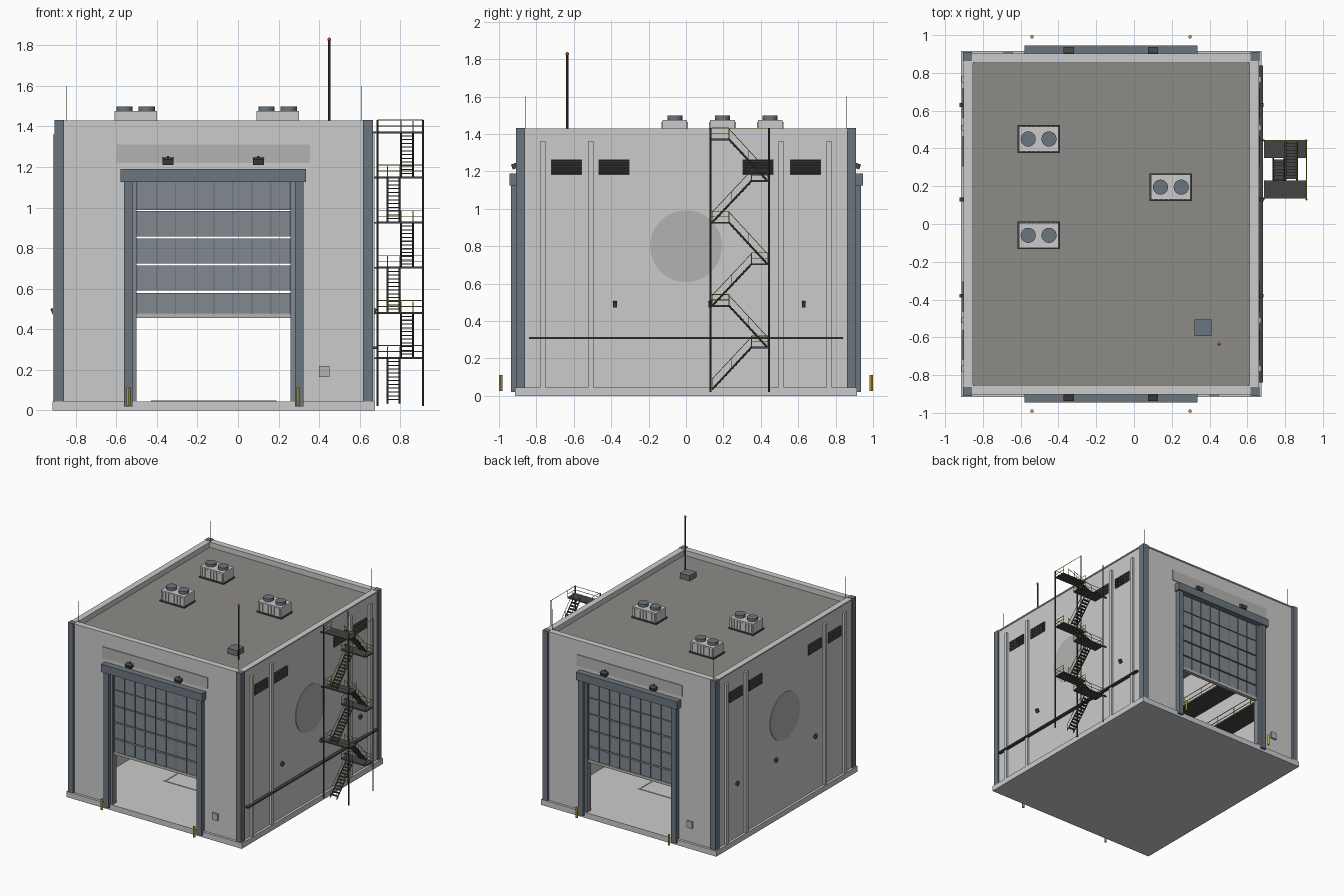
import bpy, bmesh, math
from mathutils import Vector, Matrix

if "Cube" in bpy.data.objects:
    bpy.data.objects.remove(bpy.data.objects["Cube"])

CX = -0.12  # centre of the building in x


def mat(name, c):
    m = bpy.data.materials.new(name)
    m.diffuse_color = (*c, 1)
    m.use_nodes = True
    m.node_tree.nodes["Principled BSDF"].inputs["Base Color"].default_value = m.diffuse_color
    return m


STEEL = mat("blue_steel", (0.15, 0.18, 0.21))
PANEL = mat("door_panel", (0.22, 0.25, 0.28))
DARK = mat("dark_metal", (0.06, 0.06, 0.06))
LIGHT = mat("pale_paint", (0.45, 0.45, 0.44))
YELLOW = mat("yellow", (0.5, 0.38, 0.05))
RED = mat("red", (0.6, 0.05, 0.05))
ROOF = mat("roof_felt", (0.27, 0.26, 0.24))


def box(bm, x0, x1, y0, y1, z0, z1, tilt=None):
    m = Matrix.Translation(((x0 + x1) / 2, (y0 + y1) / 2, (z0 + z1) / 2))
    if tilt:
        m = m @ Matrix.Rotation(tilt[0], 4, tilt[1])
    bmesh.ops.create_cube(bm, size=1, matrix=m @ Matrix.Diagonal((x1 - x0, y1 - y0, z1 - z0, 1)))


def bar(bm, a, b, r, n=6):
    a, b = Vector(a), Vector(b)
    d = b - a
    m = Matrix.Translation((a + b) / 2) @ d.to_track_quat('Z', 'Y').to_matrix().to_4x4()
    bmesh.ops.create_cone(bm, cap_ends=True, segments=n, radius1=r, radius2=r, depth=d.length, matrix=m)


def finish(bm, name, material=None, repeat="", smooth=False):
    # repeat: x = mirror across the building, y = mirror front/back, s = half turn
    for k in repeat:
        new = bmesh.ops.duplicate(bm, geom=bm.verts[:] + bm.edges[:] + bm.faces[:])["geom"]
        sx, sy = {"x": (-1, 1), "y": (1, -1), "s": (-1, -1)}[k]
        for v in new:
            if isinstance(v, bmesh.types.BMVert):
                v.co.x = CX + sx * (v.co.x - CX)
                v.co.y *= sy
        if k != "s":
            bmesh.ops.reverse_faces(bm, faces=[f for f in new if isinstance(f, bmesh.types.BMFace)])
    me = bpy.data.meshes.new(name)
    bm.to_mesh(me)
    bm.free()
    ob = bpy.data.objects.new(name, me)
    bpy.context.collection.objects.link(ob)
    if material:
        me.materials.append(material)
    if smooth:
        bpy.ops.object.select_all(action='DESELECT')
        ob.select_set(True)
        bpy.context.view_layer.objects.active = ob
        bpy.ops.object.shade_smooth_by_angle()
    return ob


def boxes(name, material, repeat, *dims):
    bm = bmesh.new()
    for d in dims:
        box(bm, *d)
    return finish(bm, name, material, repeat)


# Shell
boxes("foundation_slab", None, "", (-0.915, 0.675, -0.915, 0.915, 0, 0.045))
boxes("side_walls", None, "x", (0.615, 0.655, -0.895, 0.895, 0.045, 1.425))
boxes("end_walls", None, "y", (-0.895, -0.51, -0.895, -0.855, 0.045, 1.425),
      (0.27, 0.655, -0.895, -0.855, 0.045, 1.425), (-0.51, 0.27, -0.895, -0.855, 1.125, 1.425))
boxes("roof_deck", ROOF, "", (-0.86, 0.62, -0.86, 0.86, 1.36, 1.385))
boxes("parapet_cap", None, "xy", (0.612, 0.662, -0.902, 0.902, 1.42, 1.43),
      (CX, 0.612, -0.902, -0.852, 1.42, 1.43))
boxes("corner_columns", STEEL, "xy", (0.617, 0.665, -0.91, -0.862, 0.045, 1.432))
boxes("wall_pilasters", None, "xy", (0.65, 0.672, -0.78, -0.75, 0.045, 1.36),
      (0.65, 0.672, -0.525, -0.495, 0.045, 1.36))

# Wall louvres
bm = bmesh.new()
for y in (-0.64, -0.385):
    box(bm, 0.65, 0.661, y - 0.083, y + 0.083, 1.18, 1.265)
    for i in range(6):
        box(bm, 0.657, 0.667, y - 0.08, y + 0.08, 1.185 + i * 0.0135, 1.193 + i * 0.0135, (0.5, 'Y'))
finish(bm, "wall_louvres", DARK, "xy")

# Painted discs, side lamps and cable tray
bm = bmesh.new()
bar(bm, (0.65, 0, 0.8), (0.659, 0, 0.8), 0.192, 48)
finish(bm, "wall_disc", LIGHT, "x")
bm = bmesh.new()
for y in (-0.38, 0.13, 0.63):
    box(bm, 0.658, 0.68, y - 0.01, y + 0.01, 0.475, 0.505, (0.4, 'Y'))
finish(bm, "side_lamps", DARK, "x")
bm = bmesh.new()
box(bm, 0.658, 0.684, -0.84, 0.84, 0.303, 0.315)
finish(bm, "cable_tray", DARK)

# Door frames, both ends
boxes("door_frame", STEEL, "y", (-0.563, -0.52, -0.935, -0.85, 0.02, 1.13),
      (0.28, 0.323, -0.935, -0.85, 0.02, 1.13), (-0.58, 0.335, -0.945, -0.85, 1.125, 1.19))
boxes("door_tracks", PANEL, "y", (-0.52, -0.5, -0.91, -0.86, 0.045, 1.13),
      (0.26, 0.28, -0.91, -0.86, 0.045, 1.13))

# Half raised sectional doors
bm, ribs = bmesh.new(), bmesh.new()
for z0, z1 in ((0.475, 0.58), (0.59, 0.715), (0.724, 0.848), (0.857, 0.982), (0.988, 1.13)):
    box(bm, -0.502, 0.262, -0.895, -0.875, z0, z1)
    for i in range(9):
        x = -0.495 + i * 0.09375
        box(ribs, x - 0.003, x + 0.003, -0.9, -0.87, z0, z1)
finish(bm, "door_sections", PANEL, "y")
finish(ribs, "door_ribs", STEEL, "y")
boxes("door_bottom_bar", LIGHT, "y", (-0.502, 0.262, -0.9, -0.87, 0.455, 0.477))

# Header panel, keypad, door lamps, bollards
boxes("header_panel", LIGHT, "s", (-0.6, 0.355, -0.901, -0.89, 1.22, 1.31))
boxes("keypad", LIGHT, "s", (0.4, 0.45, -0.91, -0.89, 0.165, 0.22))
bm = bmesh.new()
for x in (-0.345, 0.1):
    box(bm, x - 0.027, x + 0.027, -0.932, -0.9, 1.215, 1.243, (0.35, 'X'))
    box(bm, x - 0.006, x + 0.006, -0.91, -0.89, 1.235, 1.255)
finish(bm, "door_lamps", DARK, "y")
bm = bmesh.new()
for x in (-0.54, 0.297):
    bar(bm, (x, -0.991, 0.025), (x, -0.991, 0.112), 0.009, 12)
finish(bm, "bollards", YELLOW, "y", True)

# Floor marking and interior walkways
boxes("floor_marking", LIGHT, "xy", (CX, 0.19, -0.35, -0.335, 0.044, 0.048),
      (0.175, 0.19, -0.335, 0, 0.044, 0.048))
bm, rail = bmesh.new(), bmesh.new()
for z in (0.6, 0.95):
    box(bm, 0.44, 0.616, -0.8, 0.8, z, z + 0.015)
    for h in (0.04, 0.08):
        bar(rail, (0.445, -0.8, z + h), (0.445, 0.8, z + h), 0.003)
    for i in range(9):
        bar(rail, (0.445, -0.8 + i * 0.2, z), (0.445, -0.8 + i * 0.2, z + 0.08), 0.003)
finish(bm, "inner_walkways", DARK, "x")
finish(rail, "inner_rails", YELLOW, "x")

# Roof cooling units
bm, fans, plinth = bmesh.new(), bmesh.new(), bmesh.new()
for x, y in ((-0.505, 0.45), (-0.505, -0.06), (0.195, 0.195)):
    box(plinth, x - 0.112, x + 0.112, y - 0.073, y + 0.073, 1.38, 1.395)
    box(bm, x - 0.105, x + 0.105, y - 0.066, y + 0.066, 1.39, 1.475)
    for i in range(8):
        for s in (-1, 1):
            fx = x - 0.091 + i * 0.026
            box(bm, fx - 0.005, fx + 0.005, y + s * 0.068 - 0.003, y + s * 0.068 + 0.003, 1.4, 1.465)
    for s in (-0.055, 0.055):
        bar(fans, (x + s, y, 1.47), (x + s, y, 1.498), 0.04, 24)
finish(plinth, "cooler_plinths", DARK)
finish(bm, "cooling_units")
finish(fans, "cooler_fans", STEEL, smooth=True)

# Roof hatch, antenna, lightning rods
boxes("roof_hatch", STEEL, "", (0.32, 0.41, -0.593, -0.505, 1.38, 1.428))
bm = bmesh.new()
bar(bm, (0.45, -0.635, 1.38), (0.45, -0.635, 1.825), 0.006, 10)
finish(bm, "antenna_mast", DARK, smooth=True)
bm = bmesh.new()
bmesh.ops.create_uvsphere(bm, u_segments=12, v_segments=8, radius=0.009,
                          matrix=Matrix.Translation((0.45, -0.635, 1.829)))
finish(bm, "beacon", RED, smooth=True)
bm = bmesh.new()
bar(bm, (0.607, -0.857, 1.38), (0.607, -0.857, 1.6), 0.002)
finish(bm, "lightning_rods", DARK, "xy")

# Outside stair: posts, landings, zigzag flights and handrails
bm, rail = bmesh.new(), bmesh.new()
for x in (0.687, 0.913):
    for y in (0.13, 0.443):
        bar(bm, (x, y, 0.022), (x, y, 1.432), 0.005, 8)
levels = [0.035, 0.26, 0.482, 0.705, 0.927, 1.15, 1.372]
for i in range(6):
    up = i % 2 == 0
    z0, z1 = levels[i], levels[i + 1]
    x0, x1 = (0.737, 0.797) if up else (0.803, 0.863)
    ya, yb = (0.14, 0.35) if up else (0.435, 0.23)
    for j in range(1, 12):
        t = j / 12
        y, z = ya + (yb - ya) * t, z0 + (z1 - z0) * t
        box(bm, x0, x1, y - 0.009, y + 0.009, z - 0.003, z + 0.002)
    for x in (x0, x1):
        bar(bm, (x, ya, z0), (x, yb, z1), 0.005, 4)
        bar(rail, (x, ya, z0 + 0.055), (x, yb, z1 + 0.055), 0.002, 5)
        for t in (0, 0.5, 1):
            y, z = ya + (yb - ya) * t, z0 + (z1 - z0) * t
            bar(rail, (x, y, z), (x, y, z + 0.055), 0.002, 5)
    # landing at the top of this flight
    l0, l1 = (0.35, 0.443) if up else (0.137, 0.23)
    outer = l1 if up else l0
    box(bm, 0.687, 0.913, l0, l1, z1 - 0.006, z1 + 0.004)
    for h in (0.03, 0.06):
        bar(rail, (0.687, outer, z1 + h), (0.913, outer, z1 + h), 0.002, 5)
        for x in (0.69, 0.91):
            bar(rail, (x, l0, z1 + h), (x, l1, z1 + h), 0.002, 5)
    inner = l0 if up else l1
    for x in (0.69, 0.91):
        bar(rail, (x, inner, z1), (x, inner, z1 + 0.06), 0.002, 5)
    # wall tie
    box(bm, 0.65, 0.69, outer - 0.004, outer + 0.004, z1 - 0.006, z1 + 0.002)
bar(rail, (0.913, 0.13, 1.43), (0.913, 0.443, 1.43), 0.002, 5)
finish(bm, "outside_stair", DARK)
finish(rail, "stair_handrails", YELLOW)
